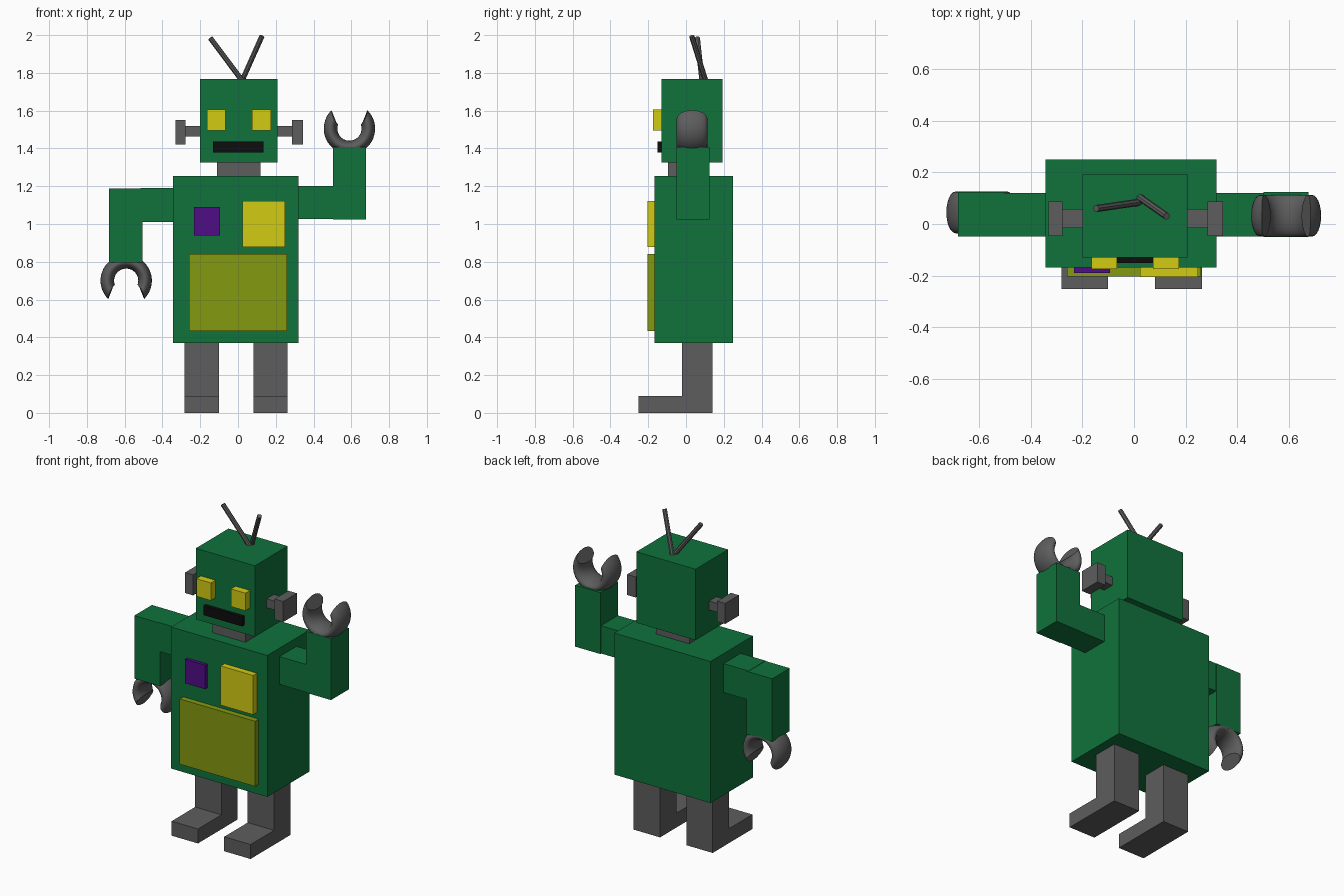
import bpy, bmesh, math
from mathutils import Vector

if "Cube" in bpy.data.objects:
    bpy.data.objects.remove(bpy.data.objects["Cube"])


def material(name, rgb):
    m = bpy.data.materials.new(name)
    m.diffuse_color = (*rgb, 1)
    m.use_nodes = True
    m.node_tree.nodes["Principled BSDF"].inputs["Base Color"].default_value = m.diffuse_color
    return m


GREEN = material("green", (0.005, 0.17, 0.045))
YELLOW = material("yellow", (0.65, 0.6, 0.007))
OLIVE = material("olive", (0.23, 0.32, 0.005))
PURPLE = material("purple", (0.08, 0.004, 0.24))
BLACK = material("black", (0.004, 0.004, 0.004))
GREY = material("dark_grey", (0.11, 0.11, 0.11))


def finish(name, bm, mat):
    bmesh.ops.recalc_face_normals(bm, faces=bm.faces)
    me = bpy.data.meshes.new(name)
    bm.to_mesh(me)
    bm.free()
    me.materials.append(mat)
    ob = bpy.data.objects.new(name, me)
    bpy.context.collection.objects.link(ob)
    return ob


def box(name, x, y, z, mat):
    """Box from (min, max) ranges along each axis."""
    bm = bmesh.new()
    bmesh.ops.create_cube(bm, size=1)
    for v in bm.verts:
        v.co = [(a + b) / 2 + c * (b - a) for c, (a, b) in zip(v.co, (x, y, z))]
    return finish(name, bm, mat)


def rod(name, a, b, r):
    """Thin round rod between two points."""
    a, b = Vector(a), Vector(b)
    bm = bmesh.new()
    bmesh.ops.create_cone(bm, cap_ends=True, segments=8, radius1=r, radius2=r,
                          depth=(b - a).length)
    q = (b - a).to_track_quat('Z', 'Y')
    for v in bm.verts:
        v.co = q @ v.co + (a + b) / 2
    return finish(name, bm, GREY)


def claw(name, centre, up, n=32, k=24):
    """Open flattened ring; its ends are cut at a slant to leave pointed tips."""
    bm = bmesh.new()
    rings = []
    for i in range(n + 1):
        ring = []
        for j in range(k):
            p = 2 * math.pi * j / k
            r = 0.1 + 0.036 * math.cos(p)
            sweep = math.radians(90 + 33 + 13 * math.cos(p))
            t = (2 * i / n - 1) * sweep
            ring.append(bm.verts.new((centre[0] + r * math.sin(t),
                                      centre[1] + 0.081 * math.sin(p),
                                      centre[2] - up * r * math.cos(t))))
        rings.append(ring)
    for a, b in zip(rings, rings[1:]):
        for j in range(k):
            bm.faces.new((a[j], a[(j + 1) % k], b[(j + 1) % k], b[j]))
    bm.faces.new(rings[0])
    bm.faces.new(rings[-1])
    ob = finish(name, bm, GREY)
    bpy.ops.object.select_all(action='DESELECT')
    ob.select_set(True)
    bpy.context.view_layer.objects.active = ob
    bpy.ops.object.shade_smooth_by_angle(angle=math.radians(40))


# Torso, neck and head
box("torso", (-0.344, 0.32), (-0.168, 0.25), (0.37, 1.253), GREEN)
box("neck", (-0.11, 0.118), (-0.095, 0.125), (1.24, 1.335), GREY)
box("head", (-0.2, 0.208), (-0.13, 0.192), (1.325, 1.768), GREEN)

# Face
for side, x in (("left", -0.165), ("right", 0.074)):
    box(side + "_eye", (x, x + 0.1), (-0.175, -0.12), (1.495, 1.605), YELLOW)
box("mouth", (-0.133, 0.135), (-0.152, -0.12), (1.378, 1.437), BLACK)

# Ears: stem and outer block
for side, stem, block in (("left", (-0.285, -0.19), (-0.332, -0.277)),
                          ("right", (0.2, 0.29), (0.285, 0.345))):
    box(side + "_ear_stem", stem, (-0.015, 0.058), (1.463, 1.518), GREY)
    box(side + "_ear_block", block, (-0.047, 0.088), (1.422, 1.55), GREY)

# Antennae
rod("left_antenna", (0.025, 0.085, 1.755), (-0.147, 0.06, 1.985), 0.014)
rod("right_antenna", (0.02, 0.105, 1.755), (0.127, 0.03, 1.995), 0.014)

# Chest panels
box("purple_panel", (-0.232, -0.094), (-0.19, -0.15), (0.94, 1.09), PURPLE)
box("yellow_panel", (0.024, 0.248), (-0.205, -0.15), (0.878, 1.123), YELLOW)
box("belly_panel", (-0.26, 0.26), (-0.203, -0.15), (0.433, 0.84), OLIVE)

# Arms: lowered on the left, raised on the right
box("left_upper_arm", (-0.515, -0.33), (-0.048, 0.12), (1.01, 1.19), GREEN)
box("left_forearm", (-0.682, -0.505), (-0.048, 0.125), (0.795, 1.188), GREEN)
box("right_upper_arm", (0.31, 0.515), (-0.048, 0.12), (1.027, 1.2), GREEN)
box("right_forearm", (0.503, 0.677), (-0.05, 0.125), (1.025, 1.408), GREEN)
claw("left_claw", (-0.592, 0.045, 0.7), -1)
claw("right_claw", (0.59, 0.032, 1.505), 1)

# Legs and feet
for side, x in (("left", (-0.282, -0.1)), ("right", (0.081, 0.263))):
    box(side + "_leg", x, (-0.02, 0.14), (0, 0.38), GREY)
    box(side + "_foot", x, (-0.252, -0.02), (0, 0.09), GREY)
